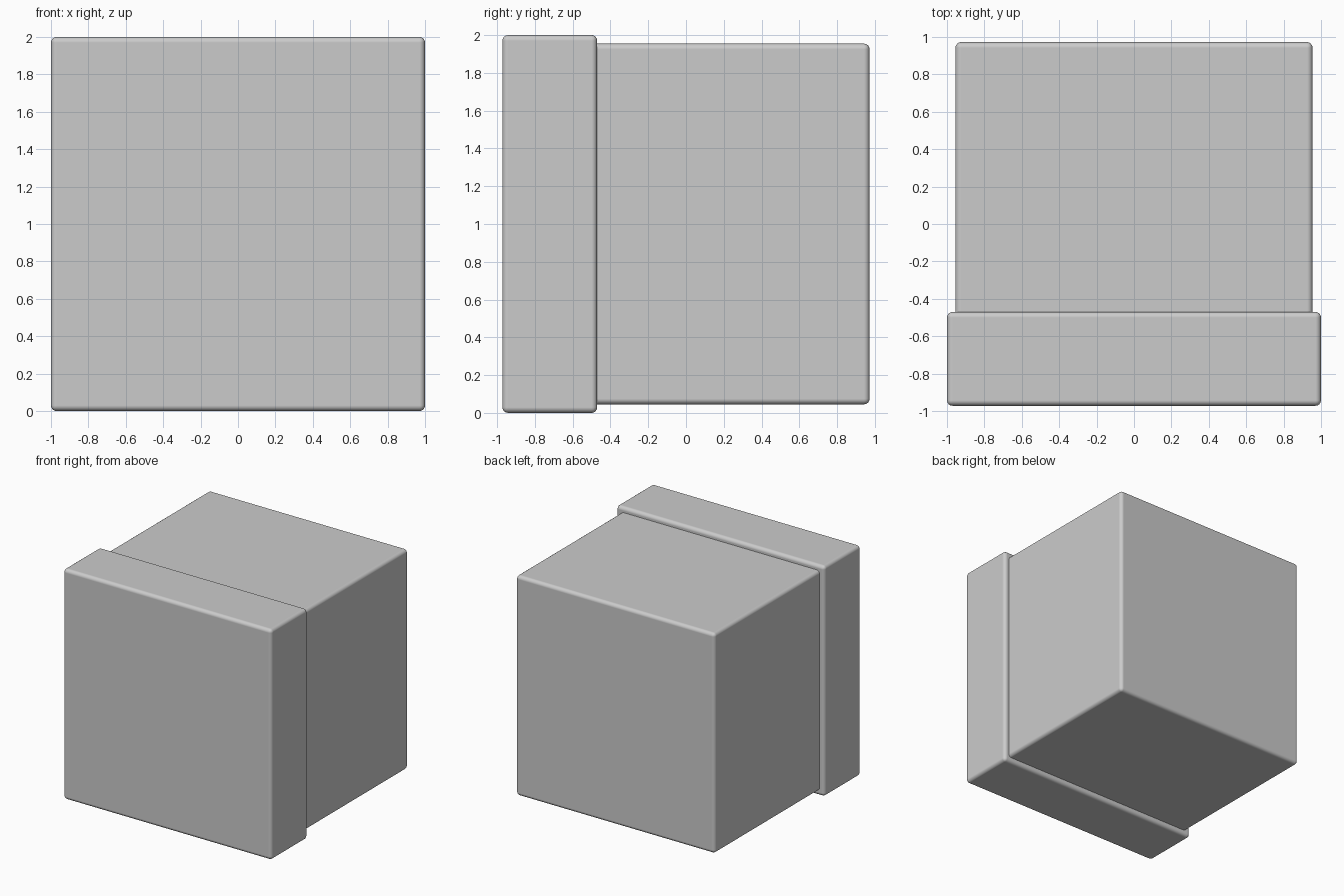
import bpy

if "Cube" in bpy.data.objects:
    bpy.data.objects.remove(bpy.data.objects["Cube"])


def rounded_box(name, lo, hi, radius=0.03):
    """Box between two corners with softly rounded edges."""
    bpy.ops.mesh.primitive_cube_add(
        size=1, location=[(a + b) / 2 for a, b in zip(lo, hi)])
    ob = bpy.context.object
    ob.name = name
    ob.scale = [b - a for a, b in zip(lo, hi)]
    bpy.ops.object.transform_apply(location=False, rotation=False, scale=True)
    bevel = ob.modifiers.new("rounded_edges", 'BEVEL')
    bevel.width = radius
    bevel.segments = 4
    bevel.harden_normals = True
    bpy.ops.object.shade_smooth_by_angle()
    return ob


# Wide front slab
rounded_box("front_panel", (-1, -0.972, 0), (1, -0.47, 2))

# Slightly smaller body, seated into the back of the slab
rounded_box("body", (-0.955, -0.53, 0.045), (0.955, 0.972, 1.955))
